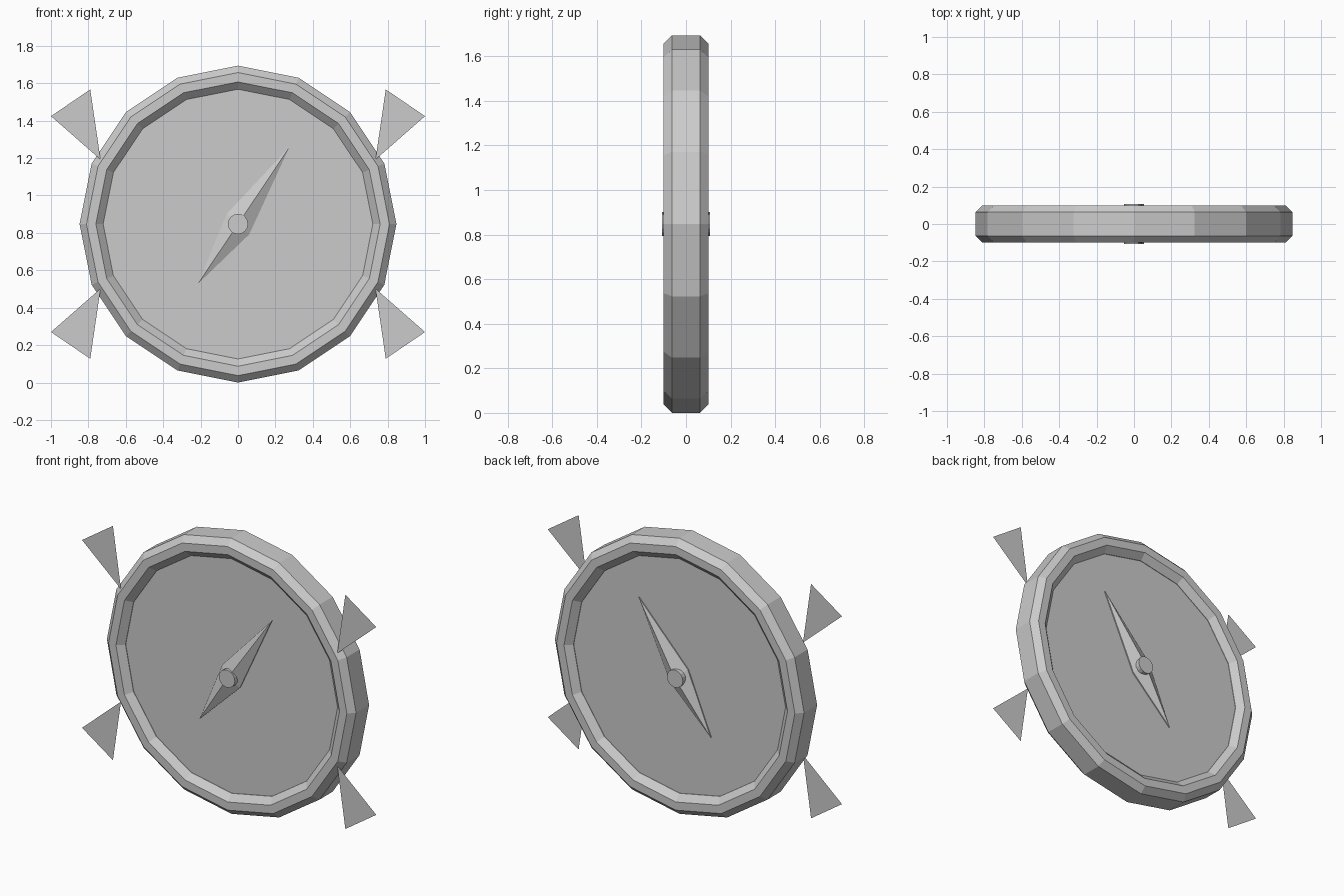
import bpy, bmesh, math

if "Cube" in bpy.data.objects:
    bpy.data.objects.remove(bpy.data.objects["Cube"])

C = 0.847          # height of the dial centre
N = 16

grey = bpy.data.materials.new("plain grey")
grey.diffuse_color = (0.6, 0.6, 0.6, 1)
grey.use_nodes = True
grey.node_tree.nodes["Principled BSDF"].inputs["Base Color"].default_value = grey.diffuse_color


def finish(name, bm, fix=True):
    if fix:
        bmesh.ops.recalc_face_normals(bm, faces=bm.faces)
    me = bpy.data.meshes.new(name)
    bm.to_mesh(me)
    bm.free()
    me.materials.append(grey)
    ob = bpy.data.objects.new(name, me)
    bpy.context.collection.objects.link(ob)
    return ob


def loop(bm, r, y, n=N):
    return [bm.verts.new((r * math.sin(2 * math.pi * i / n), y,
                          C + r * math.cos(2 * math.pi * i / n))) for i in range(n)]


def bridge(bm, a, b):
    n = len(a)
    for i in range(n):
        j = (i + 1) % n
        bm.faces.new((a[i], a[j], b[j], b[i]))


# Rim: octagonal section swept round sixteen sides
profile = [(0.847, -0.063), (0.81, -0.1), (0.76, -0.1), (0.721, -0.063),
           (0.721, 0.063), (0.76, 0.1), (0.81, 0.1), (0.847, 0.063)]
bm = bmesh.new()
loops = [loop(bm, r, y) for r, y in profile]
for k in range(len(loops)):
    bridge(bm, loops[k], loops[(k + 1) % len(loops)])
finish("rim", bm)

# Dial plate filling the rim
bm = bmesh.new()
a, b = loop(bm, 0.722, -0.06), loop(bm, 0.722, 0.06)
bridge(bm, a, b)
bm.faces.new(a)
bm.faces.new(b)
finish("dial", bm)

# Needle: ridged lozenge on each side of the dial
for side, label in ((-1, "front"), (1, "back")):
    bm = bmesh.new()
    base = [bm.verts.new((x, side * 0.059, C + z)) for x, z in
            ((0.275, 0.412), (0.06, -0.055), (-0.215, -0.32), (-0.06, 0.055))]
    top = [bm.verts.new((x, side * y, C + z)) for x, y, z in
           ((0.275, 0.067, 0.412), (0.06, 0.067, -0.055),
            (-0.215, 0.067, -0.32), (-0.06, 0.067, 0.055))]
    bridge(bm, base, top)
    bm.faces.new(base)
    peak = bm.verts.new((0, side * 0.107, C))
    for i in range(4):
        bm.faces.new((top[i], top[(i + 1) % 4], peak))
    finish(label + "_needle", bm)

# Hub pin through the dial
bm = bmesh.new()
a, b = loop(bm, 0.054, -0.108), loop(bm, 0.054, 0.108)
bridge(bm, a, b)
bm.faces.new(a)
bm.faces.new(b)
finish("hub", bm)

# Flat corner pointers near the front of the rim
for sx, h in ((-1, "left"), (1, "right")):
    for sz, v in ((-1, "lower"), (1, "upper")):
        bm = bmesh.new()
        pts = [(1.0, 0.577), (0.79, 0.72), (0.735, 0.345)]
        if sx * sz < 0:
            pts.reverse()
        # wound so the face looks to -y
        bm.faces.new([bm.verts.new((sx * x, -0.086, C + sz * z)) for x, z in reversed(pts)])
        f = next(iter(bm.faces))
        f.normal_update()
        if f.normal.y > 0:
            f.normal_flip()
        finish(v + "_" + h + "_pointer", bm, False)
